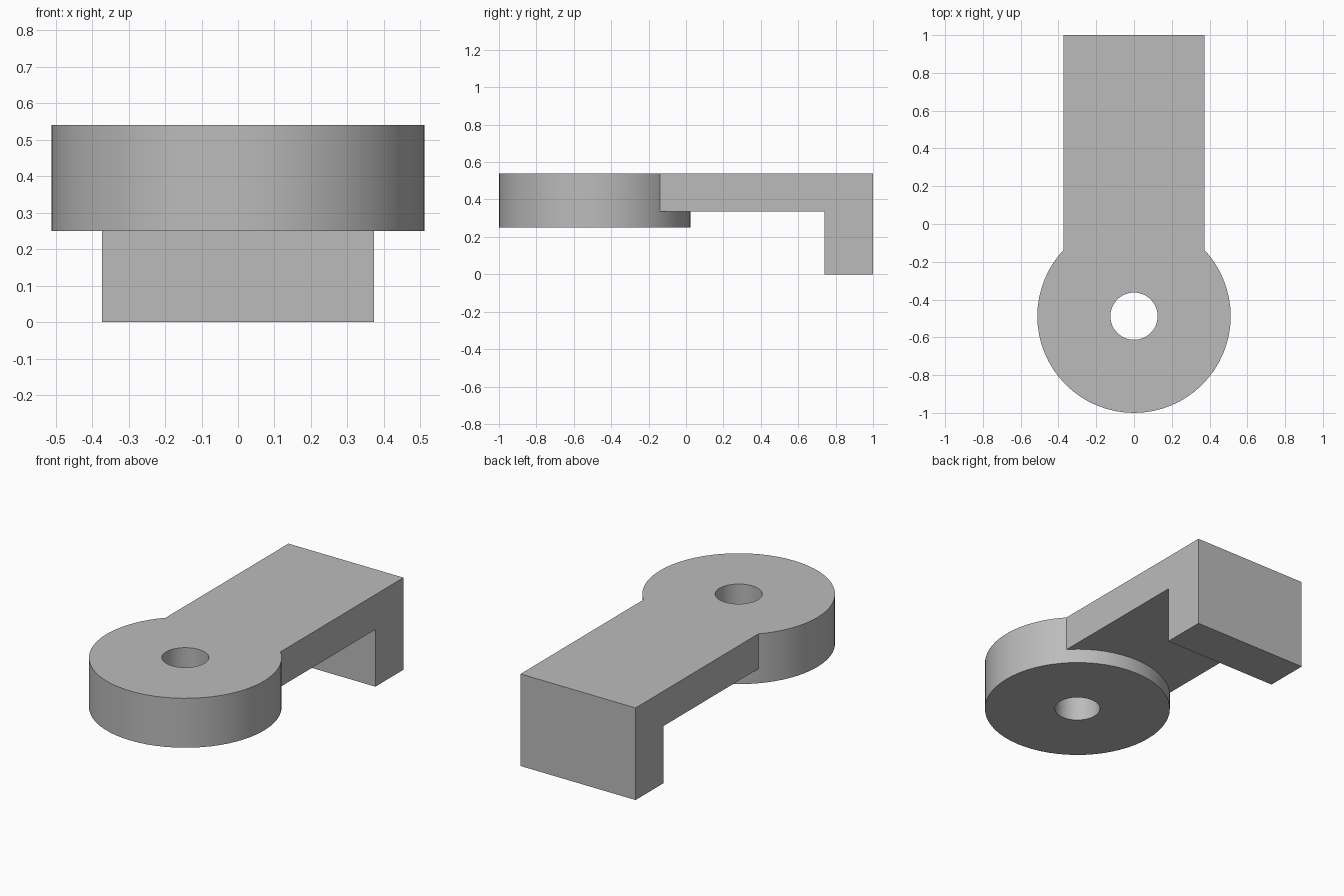
import bpy
import bmesh
from math import radians

cube = bpy.data.objects.get("Cube")
if cube:
    bpy.data.objects.remove(cube, do_unlink=True)

# Main dimensions
TOP, ARM_BOTTOM, DISC_BOTTOM = 0.54, 0.335, 0.25
HALF_WIDTH, BACK, FOOT_FRONT = 0.373, 1.0, 0.74
RADIUS, HOLE_RADIUS = 0.512, 0.125
CENTRE_Y = RADIUS - 1.0

grey = bpy.data.materials.new("plain_grey")
grey.use_nodes = True
colour = (0.5, 0.5, 0.5, 1)
grey.diffuse_color = colour
grey.node_tree.nodes["Principled BSDF"].inputs["Base Color"].default_value = colour


def add_object(name, bm):
    bmesh.ops.recalc_face_normals(bm, faces=bm.faces)
    mesh = bpy.data.meshes.new(name)
    bm.to_mesh(mesh)
    bm.free()
    mesh.materials.append(grey)
    obj = bpy.data.objects.new(name, mesh)
    bpy.context.collection.objects.link(obj)
    return obj


def cylinder(name, radius, bottom, top, sides):
    bm = bmesh.new()
    bmesh.ops.create_cone(bm, cap_ends=True, segments=sides, radius1=radius,
                          radius2=radius, depth=top - bottom)
    bmesh.ops.translate(bm, verts=bm.verts, vec=(0, CENTRE_Y, (top + bottom) / 2))
    return add_object(name, bm)


def combine(target, other, operation):
    mod = target.modifiers.new(operation.lower(), "BOOLEAN")
    mod.operation, mod.object, mod.solver = operation, other, "EXACT"
    other.hide_render = True
    other.hide_viewport = True


# Arm with a downturned foot: side profile extruded across the width
profile = [(CENTRE_Y, TOP), (BACK, TOP), (BACK, 0), (FOOT_FRONT, 0),
           (FOOT_FRONT, ARM_BOTTOM), (CENTRE_Y, ARM_BOTTOM)]
bm = bmesh.new()
side = bm.faces.new([bm.verts.new((-HALF_WIDTH, y, z)) for y, z in profile])
swept = bmesh.ops.extrude_face_region(bm, geom=[side])["geom"]
bmesh.ops.translate(bm, verts=[v for v in swept if isinstance(v, bmesh.types.BMVert)],
                    vec=(2 * HALF_WIDTH, 0, 0))
clamp = add_object("clamp_arm", bm)

# Round boss joined to the arm, then drilled through
boss = cylinder("round_boss", RADIUS, DISC_BOTTOM, TOP, 64)
drill = cylinder("bolt_hole_cutter", HOLE_RADIUS, 0, 1, 48)
combine(clamp, boss, "UNION")
combine(clamp, drill, "DIFFERENCE")

# Bake the booleans and remove the helpers
bpy.context.view_layer.update()
graph = bpy.context.evaluated_depsgraph_get()
baked = bpy.data.meshes.new_from_object(clamp.evaluated_get(graph))
clamp.modifiers.clear()
clamp.data = baked
for helper in (boss, drill):
    bpy.data.objects.remove(helper, do_unlink=True)

# Smooth round walls with crisp edges
bpy.ops.object.select_all(action="DESELECT")
clamp.select_set(True)
bpy.context.view_layer.objects.active = clamp
bpy.ops.object.shade_smooth_by_angle(angle=radians(30))
